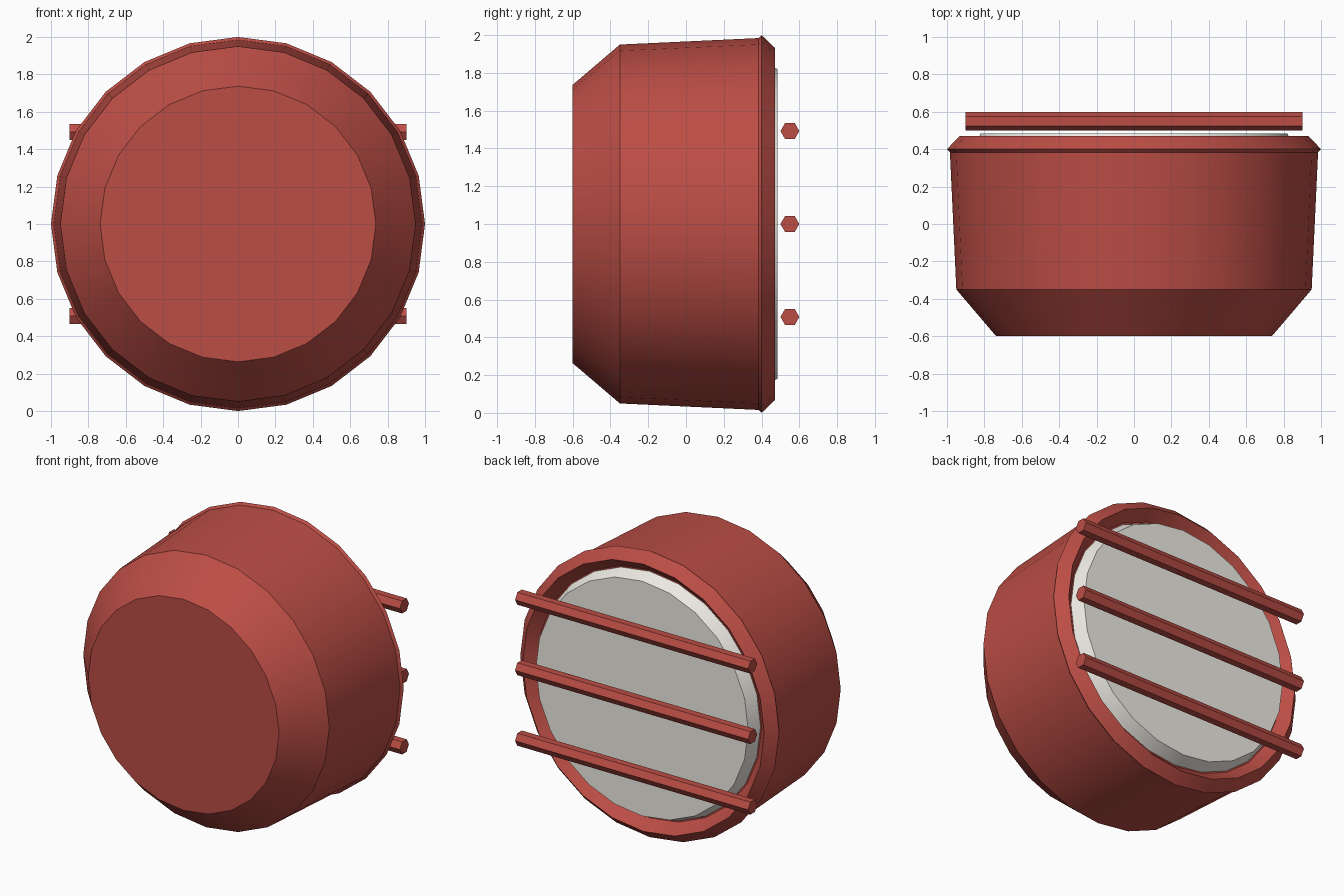
import bpy, bmesh, math

if "Cube" in bpy.data.objects:
    bpy.data.objects.remove(bpy.data.objects["Cube"])

CZ = 1.0      # height of the round axis
SIDES = 24


def material(name, color):
    m = bpy.data.materials.new(name)
    m.diffuse_color = color
    m.use_nodes = True
    m.node_tree.nodes["Principled BSDF"].inputs["Base Color"].default_value = m.diffuse_color
    return m


RED = material("red_paint", (0.50, 0.075, 0.06, 1))
WHITE = material("lens_white", (0.86, 0.84, 0.78, 1))


def finish(name, bm, mat):
    bmesh.ops.recalc_face_normals(bm, faces=bm.faces[:])
    me = bpy.data.meshes.new(name)
    bm.to_mesh(me)
    bm.free()
    me.materials.append(mat)
    ob = bpy.data.objects.new(name, me)
    bpy.context.collection.objects.link(ob)
    bpy.ops.object.select_all(action='DESELECT')
    bpy.context.view_layer.objects.active = ob
    ob.select_set(True)
    bpy.ops.object.shade_smooth_by_angle(angle=math.radians(30))
    return ob


def lathe(name, profile, mat, closed=False):
    """Revolve (y, radius) points about the y axis; cap the ends or close the loop."""
    bm = bmesh.new()
    rings = []
    for y, r in profile:
        angles = [2 * math.pi * i / SIDES for i in range(SIDES)]
        rings.append([bm.verts.new((r * math.cos(a), y, CZ + r * math.sin(a))) for a in angles])
    pairs = list(zip(rings, rings[1:]))
    if closed:
        pairs.append((rings[-1], rings[0]))
    else:
        bm.faces.new(rings[0])
        bm.faces.new(rings[-1])
    for a, b in pairs:
        for i in range(SIDES):
            j = (i + 1) % SIDES
            bm.faces.new((a[i], a[j], b[j], b[i]))
    return finish(name, bm, mat)


def bar(name, z):
    """Hexagonal rod along x."""
    bm = bmesh.new()
    ends = []
    for x in (-0.9, 0.9):
        ends.append([bm.verts.new((x, 0.55 + 0.05 * math.cos(k * math.pi / 3),
                                   z + 0.05 * math.sin(k * math.pi / 3))) for k in range(6)])
        bm.faces.new(ends[-1])
    for k in range(6):
        j = (k + 1) % 6
        bm.faces.new((ends[0][k], ends[0][j], ends[1][j], ends[1][k]))
    return finish(name, bm, RED)


# Bucket housing with chamfered front
lathe("lamp_housing", [(-0.6, 0.737), (-0.35, 0.95), (0.4, 0.985)], RED)

# Diamond-section rim ring
lathe("rim_ring", [(0.4, 1.0), (0.47, 0.933), (0.4, 0.865), (0.33, 0.933)], RED, closed=True)

# Tapered lens
lathe("lens", [(0.33, 0.885), (0.485, 0.82)], WHITE)

# Guard bars across the lens
for i in (-1, 0, 1):
    bar(f"guard_bar_{i + 2}", CZ + 0.492 * i)
